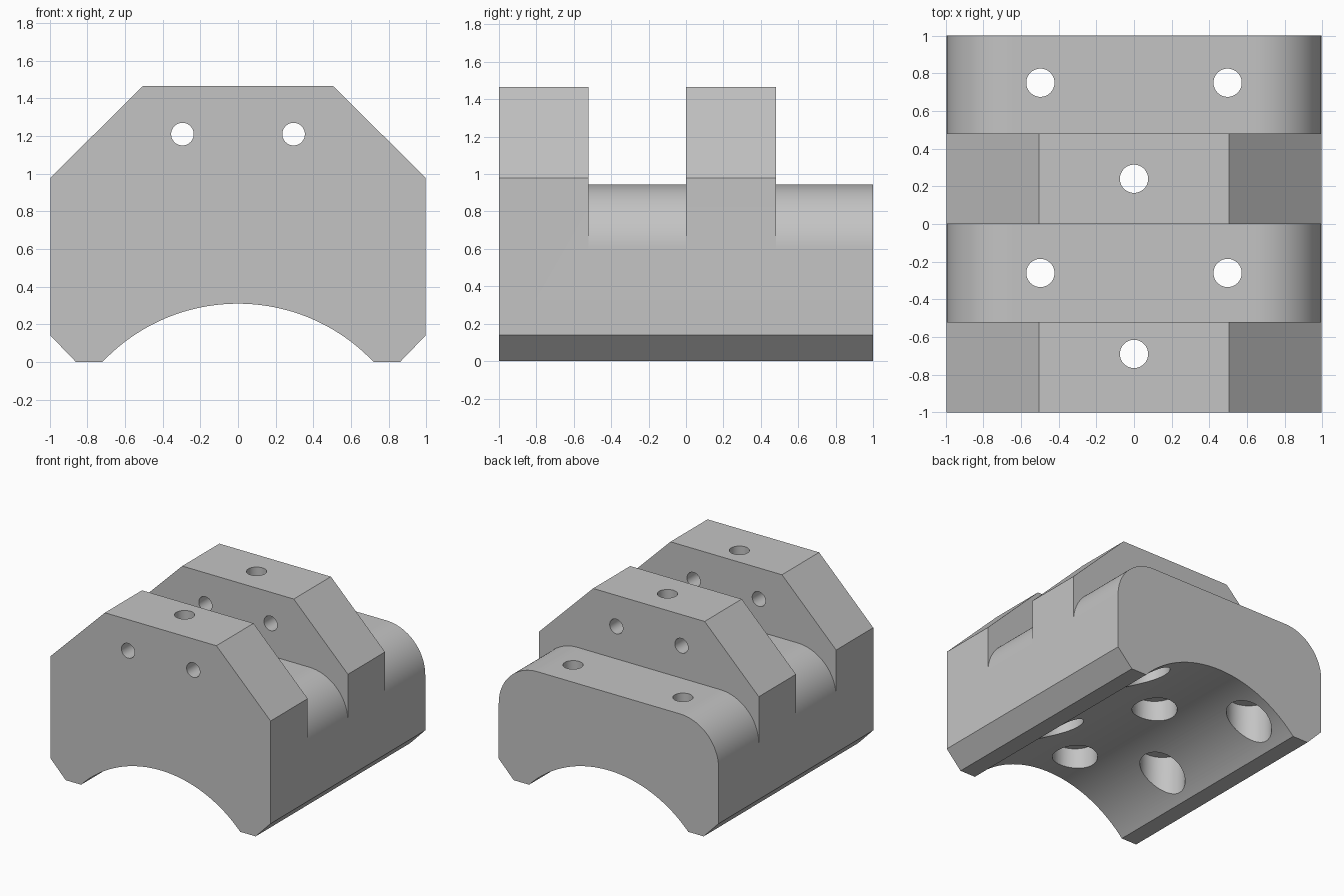
import bpy, bmesh, math

if "Cube" in bpy.data.objects:
    bpy.data.objects.remove(bpy.data.objects["Cube"])

HALF = 0.995          # half width
LOW, RIB = 0.945, 1.465   # saddle and rib heights
FILLET = 0.35


def arc(cx, cz, r, a0, a1, n):
    """Points on an arc, angles in degrees."""
    return [(cx + r * math.cos(math.radians(a0 + (a1 - a0) * i / n)),
             cz + r * math.sin(math.radians(a0 + (a1 - a0) * i / n)))
            for i in range(n + 1)]


def prism(name, profile, y0, y1):
    """Extrude an xz profile along y."""
    bm = bmesh.new()
    face = bm.faces.new([bm.verts.new((x, y0, z)) for x, z in profile])
    ext = bmesh.ops.extrude_face_region(bm, geom=[face])
    verts = [v for v in ext["geom"] if isinstance(v, bmesh.types.BMVert)]
    bmesh.ops.translate(bm, verts=verts, vec=(0, y1 - y0, 0))
    bmesh.ops.recalc_face_normals(bm, faces=bm.faces)
    mesh = bpy.data.meshes.new(name)
    bm.to_mesh(mesh)
    bm.free()
    ob = bpy.data.objects.new(name, mesh)
    bpy.context.collection.objects.link(ob)
    return ob


def drill(name, r, loc, length, along_y=False):
    """Cylinder cutter, centred on loc."""
    bpy.ops.mesh.primitive_cylinder_add(
        vertices=48, radius=r, depth=length, location=loc,
        rotation=(math.pi / 2 if along_y else 0, 0, 0))
    ob = bpy.context.object
    ob.name = name
    return ob


def cut(target, cutter):
    mod = target.modifiers.new(cutter.name, 'BOOLEAN')
    mod.operation, mod.solver, mod.object = 'DIFFERENCE', 'EXACT', cutter
    bpy.ops.object.select_all(action='DESELECT')
    bpy.context.view_layer.objects.active = target
    target.select_set(True)
    bpy.ops.object.modifier_apply(modifier=mod.name)
    bpy.data.objects.remove(cutter, do_unlink=True)


# Clamp body: chamfered outline with an arched underside
R = 0.991
a = math.degrees(math.asin(0.72 / R))
arch = arc(0, 0.31 - R, R, 90 + a, 90 - a, 64)
arch[0], arch[-1] = (-0.72, 0), (0.72, 0)
outline = arch + [(0.86, 0), (HALF, 0.14), (HALF, 0.98), (0.505, RIB),
                  (-0.505, RIB), (-HALF, 0.98), (-HALF, 0.14), (-0.86, 0)]
body = prism("clamp_body", outline, -1, 1)

# Slots that leave low saddles with rounded shoulders between the ribs
cx, cz = HALF - FILLET, LOW - FILLET
slot = ([(1.2, cz)] + arc(cx, cz, FILLET, 0, 90, 24)
        + arc(-cx, cz, FILLET, 90, 180, 24)
        + [(-1.2, cz), (-1.2, 1.7), (1.2, 1.7)])
for y0, y1 in ((-0.52, 0), (0.48, 1.1)):
    cut(body, prism("slot_cutter", slot, y0, y1))

# Vertical bolt holes with wide pockets opening into the arch
bolts = [(0, y, 0.47) for y in (-0.69, 0.24)]
bolts += [(x, y, 0.39) for x in (-0.497, 0.497) for y in (-0.26, 0.75)]
for x, y, floor in bolts:
    cut(body, drill("bolt_cutter", 0.075, (x, y, 0.8), 2))
    cut(body, drill("pocket_cutter", 0.17, (x, y, floor - 0.5), 1))

# Cross holes through both ribs
for x in (-0.295, 0.295):
    cut(body, drill("cross_hole_cutter", 0.06, (x, 0, 1.21), 3, True))

# Plain grey finish
grey = bpy.data.materials.new("grey")
grey.diffuse_color = (0.55, 0.55, 0.55, 1)
grey.use_nodes = True
grey.node_tree.nodes["Principled BSDF"].inputs["Base Color"].default_value = grey.diffuse_color
body.data.materials.clear()
body.data.materials.append(grey)
for p in body.data.polygons:
    p.material_index = 0
bpy.ops.object.select_all(action='DESELECT')
body.select_set(True)
bpy.context.view_layer.objects.active = body
bpy.ops.object.shade_smooth_by_angle(angle=math.radians(30))
